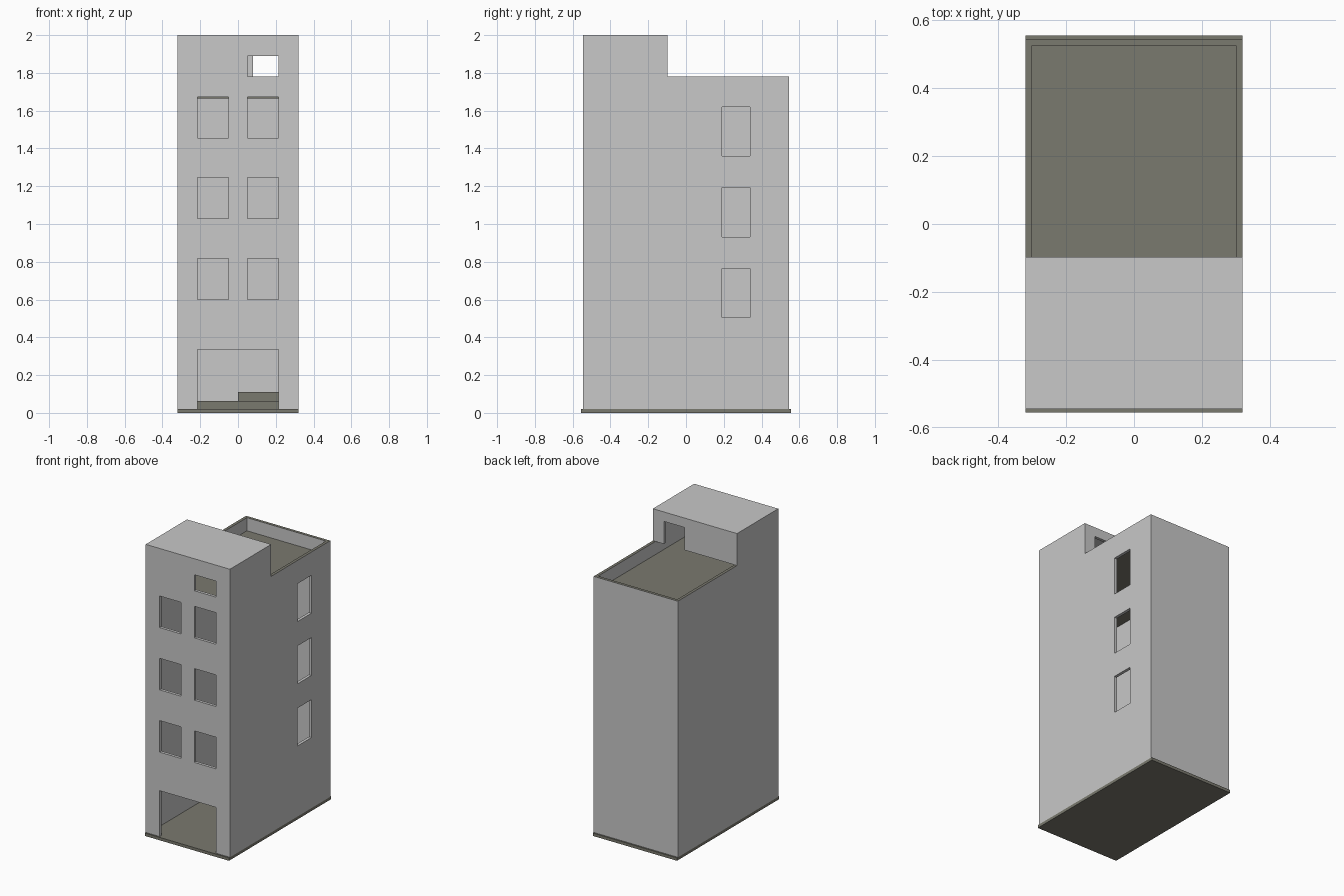
import bpy, bmesh
from mathutils import Vector

cube = bpy.data.objects.get("Cube")
if cube:
    bpy.data.objects.remove(cube)

# Main dimensions
HX, HY, T = 0.32, 0.545, 0.02      # half width, half depth, wall thickness
BASE, DECK, PARAPET, TOP = 0.02, 1.69, 1.78, 2.0
BLOCK_Y = -0.097                   # rear face of the raised block


def material(name, rgb):
    m = bpy.data.materials.new(name)
    m.use_nodes = True
    m.diffuse_color = (*rgb, 1)
    m.node_tree.nodes["Principled BSDF"].inputs["Base Color"].default_value = (*rgb, 1)
    return m


WALL = material("light grey wall", (0.58, 0.58, 0.58))
SLAB = material("olive grey slab", (0.195, 0.192, 0.158))


def finish(name, bm, *mats):
    bmesh.ops.recalc_face_normals(bm, faces=bm.faces)
    mesh = bpy.data.meshes.new(name)
    bm.to_mesh(mesh)
    bm.free()
    for m in mats:
        mesh.materials.append(m)
    ob = bpy.data.objects.new(name, mesh)
    bpy.context.collection.objects.link(ob)
    return ob


def box(name, lo, hi, mat):
    bm = bmesh.new()
    bmesh.ops.create_cube(bm, size=1)
    for v in bm.verts:
        v.co = [a + (b - a) * (c + 0.5) for a, b, c in zip(lo, hi, v.co)]
    return finish(name, bm, mat)


def panel(name, axis, outer, inner, u, z, holes=()):
    """Upright wall across one axis, with rectangular holes (u0, u1, z0, z1)."""
    us = sorted({*u, *(h[i] for h in holes for i in (0, 1))})
    zs = sorted({*z, *(h[i] for h in holes for i in (2, 3))})
    place = (lambda a, b: (outer, a, b)) if axis == "x" else (lambda a, b: (a, outer, b))
    bm = bmesh.new()
    for u0, u1 in zip(us, us[1:]):
        for z0, z1 in zip(zs, zs[1:]):
            cu, cz = (u0 + u1) / 2, (z0 + z1) / 2
            if any(h[0] < cu < h[1] and h[2] < cz < h[3] for h in holes):
                continue
            bm.faces.new([bm.verts.new(place(*p))
                          for p in ((u0, z0), (u1, z0), (u1, z1), (u0, z1))])
    bmesh.ops.remove_doubles(bm, verts=bm.verts, dist=1e-5)
    ext = bmesh.ops.extrude_face_region(bm, geom=bm.faces[:], use_keep_orig=True)
    step = Vector((inner - outer, 0, 0) if axis == "x" else (0, inner - outer, 0))
    bmesh.ops.translate(bm, vec=step,
                        verts=[g for g in ext["geom"] if isinstance(g, bmesh.types.BMVert)])
    ob = finish(name, bm, WALL, SLAB)
    # Parapet coping takes the slab colour
    for f in ob.data.polygons:
        if f.normal.z > 0.9 and abs(f.center.z - PARAPET) < 0.01 and f.center.y > BLOCK_Y:
            f.material_index = 1
    return ob


# Base and terrace deck
box("base_slab", (-HX, -0.555, 0), (HX, 0.555, BASE), SLAB)
box("terrace_deck", (T - HX, T - HY, 1.665), (HX - T, HY - T, DECK), SLAB)

# Front wall: entrance, three rows of paired windows, one small top window
front_holes = [(-0.215, 0.215, BASE, 0.335), (0.05, 0.215, PARAPET, 1.89)]
for row in range(3):
    sill = 0.6 + 0.428 * row
    front_holes += [(-0.215, -0.05, sill, sill + 0.217), (0.05, 0.215, sill, sill + 0.217)]
panel("front_wall", "y", -HY, T - HY, (-HX, HX), (BASE, TOP - T), front_holes)
panel("back_wall", "y", HY, HY - T, (-HX, HX), (BASE, PARAPET))

# Side walls step down behind the raised block; one side has windows
notch = (BLOCK_Y, HY - T, PARAPET, TOP - T)
side_windows = [(0.19, 0.34, s, s + 0.26) for s in (0.505, 0.932, 1.36)]
for name, side, holes in (("left_wall", 1, side_windows), ("right_wall", -1, [])):
    panel(name, "x", side * HX, side * (HX - T), (T - HY, HY - T),
          (BASE, TOP - T), [notch] + holes)

# Raised block: rear wall with a doorway, and the roof
panel("block_rear_wall", "y", BLOCK_Y, BLOCK_Y - T, (T - HX, HX - T),
      (PARAPET, TOP - T), [(0.08, 0.237, PARAPET, 1.935)])
box("block_roof", (-HX, -HY, TOP - T), (HX, BLOCK_Y, TOP), WALL)

# Interior steps
box("lower_step", (T - HX, 0.1, BASE), (HX - T, HY - T, 0.062), SLAB)
box("upper_step", (0, 0.2, 0.062), (HX - T, HY - T, 0.11), SLAB)
